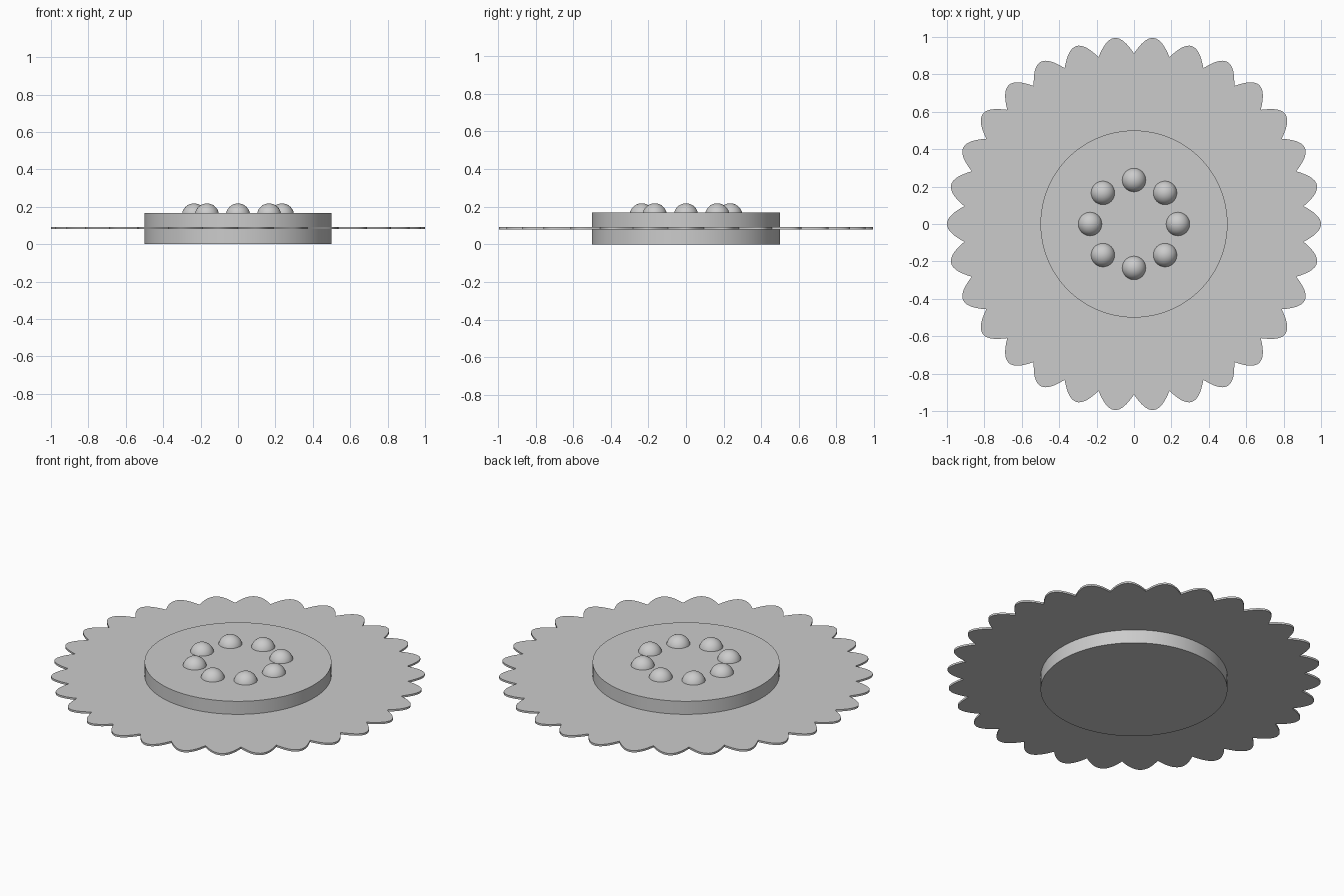
import bpy
import bmesh
from math import cos, sin, pi, radians

if "Cube" in bpy.data.objects:
    bpy.data.objects.remove(bpy.data.objects["Cube"])

grey = bpy.data.materials.new("plain grey")
grey.use_nodes = True
colour = (0.6, 0.6, 0.6, 1)
grey.diffuse_color = colour
grey.node_tree.nodes["Principled BSDF"].inputs["Base Color"].default_value = colour

LOBES = 30
STEPS = 16
DOTS = 8
DOT_RING = 0.235


def finish(obj, name):
    """Name a part, colour it and smooth its curved sides."""
    obj.name = name
    obj.data.materials.append(grey)
    bpy.ops.object.select_all(action="DESELECT")
    obj.select_set(True)
    bpy.context.view_layer.objects.active = obj
    bpy.ops.object.shade_smooth_by_angle(angle=radians(30))


# Thin plate with a scalloped rim, extruded from its outline
bm = bmesh.new()
rim = []
count = LOBES * STEPS
for i in range(count):
    a = 2 * pi * i / count
    r = 0.912 + 0.088 * abs(cos(a * LOBES / 2))
    rim.append(bm.verts.new((r * cos(a), r * sin(a), 0.08)))
base = bm.faces.new(rim)
top = bmesh.ops.extrude_face_region(bm, geom=[base])["geom"]
bmesh.ops.translate(bm, vec=(0, 0, 0.011),
                    verts=[v for v in top if isinstance(v, bmesh.types.BMVert)])
bmesh.ops.recalc_face_normals(bm, faces=bm.faces)
mesh = bpy.data.meshes.new("scalloped_plate")
bm.to_mesh(mesh)
bm.free()
plate = bpy.data.objects.new("scalloped_plate", mesh)
bpy.context.collection.objects.link(plate)
finish(plate, "scalloped_plate")

# Round centre block passing through the plate
bpy.ops.mesh.primitive_cylinder_add(vertices=96, radius=0.5, depth=0.168,
                                    location=(0, 0, 0.084))
finish(bpy.context.object, "centre_disc")

# Ring of half-sunk balls on the centre block
for i in range(DOTS):
    a = 2 * pi * i / DOTS
    bpy.ops.mesh.primitive_uv_sphere_add(
        segments=40, ring_count=20, radius=0.065,
        location=(DOT_RING * cos(a), DOT_RING * sin(a), 0.153))
    finish(bpy.context.object, f"ball_{i + 1}")
